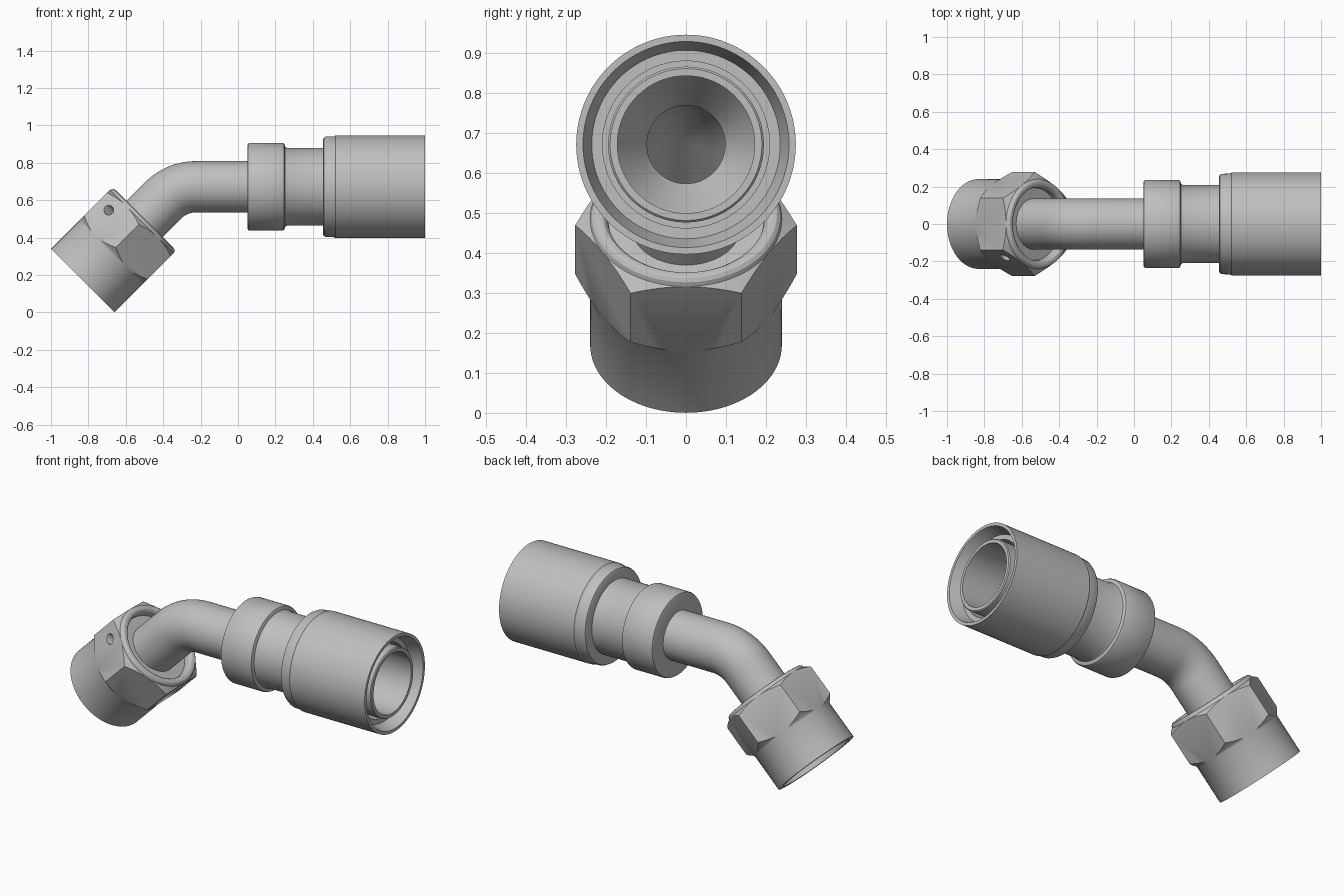
import bpy, bmesh, math
from mathutils import Vector, Matrix

if "Cube" in bpy.data.objects:
    bpy.data.objects.remove(bpy.data.objects["Cube"])

SEG = 96
AXIS_Z = 0.672                      # height of the straight axis
NUT_X, NUT_Z, TILT = -0.83, 0.17, math.radians(45)   # nut face centre and tilt
BEND_R = 0.25

steel = bpy.data.materials.new("plain steel grey")
steel.diffuse_color = (0.52, 0.52, 0.52, 1)
steel.use_nodes = True
steel.node_tree.nodes["Principled BSDF"].inputs["Base Color"].default_value = steel.diffuse_color


def frame(phi):
    """Axis direction and in-plane normal for a tilt in the xz plane."""
    c, s = math.cos(phi), math.sin(phi)
    return Vector((c, 0, s)), Vector((-s, 0, c))


def finish(name, bm):
    bmesh.ops.recalc_face_normals(bm, faces=bm.faces[:])
    me = bpy.data.meshes.new(name)
    bm.to_mesh(me)
    bm.free()
    me.materials.append(steel)
    ob = bpy.data.objects.new(name, me)
    bpy.context.collection.objects.link(ob)
    return ob


def skin(name, sections, seg=SEG):
    """Join circular sections (centre, tilt, radius) into a closed hollow solid."""
    bm = bmesh.new()
    rings = []
    for centre, phi, r in sections:
        n = frame(phi)[1]
        rings.append([bm.verts.new(centre + r * (n * math.cos(a) + Vector((0, math.sin(a), 0))))
                      for a in (2 * math.pi * i / seg for i in range(seg))])
    for k, ring in enumerate(rings):
        nxt = rings[(k + 1) % len(rings)]
        for i in range(seg):
            j = (i + 1) % seg
            bm.faces.new((ring[i], ring[j], nxt[j], nxt[i]))
    return finish(name, bm)


def straight(profile):
    return [(Vector((x, 0, AXIS_Z)), 0, r) for x, r in profile]


def tilted(profile):
    d = frame(TILT)[0]
    return [(Vector((NUT_X, 0, NUT_Z)) + d * s, TILT, r) for s, r in profile]


def cylinder(name, centre, axis, up, radius, depth, seg):
    """Prism with its first corner along 'up'."""
    x, z = up.normalized(), axis.normalized()
    rot = Matrix((x, z.cross(x), z)).transposed().to_4x4()
    bm = bmesh.new()
    bmesh.ops.create_cone(bm, cap_ends=True, segments=seg, radius1=radius, radius2=radius,
                          depth=depth, matrix=Matrix.Translation(centre) @ rot)
    return finish(name, bm)


def activate(ob):
    bpy.ops.object.select_all(action='DESELECT')
    ob.select_set(True)
    bpy.context.view_layer.objects.active = ob


def cut(ob, tool, operation):
    activate(ob)
    m = ob.modifiers.new("cut", 'BOOLEAN')
    m.operation, m.solver, m.object = operation, 'EXACT', tool
    bpy.ops.object.modifier_apply(modifier=m.name)
    bpy.data.objects.remove(tool)


# crimp sleeve: outer shell with a stepped inner lip
sleeve = skin("crimp_sleeve", straight([
    (0.455, 0.19), (0.455, 0.255), (0.459, 0.263), (0.468, 0.268), (0.515, 0.270),
    (0.522, 0.275), (1.0, 0.275), (1.0, 0.258), (0.93, 0.236), (0.93, 0.209),
    (0.56, 0.209), (0.56, 0.19)]))

# stem body: collar, neck and inner hose insert
body = skin("stem_body", straight([
    (0.05, 0.098), (0.05, 0.222), (0.054, 0.231), (0.063, 0.235),
    (0.237, 0.235), (0.246, 0.231), (0.25, 0.222), (0.252, 0.213), (0.262, 0.208),
    (0.47, 0.208), (0.47, 0.195), (0.98, 0.195), (0.985, 0.19), (0.985, 0.172),
    (0.32, 0.172), (0.2, 0.098)]))

# bent tube with a conical nose inside the nut
bend_c = Vector((NUT_X + AXIS_Z - NUT_Z + BEND_R * math.tan(TILT / 2), 0, AXIS_Z - BEND_R))
bend = [(bend_c + BEND_R * frame(TILT * (1 - k / 14))[1], TILT * (1 - k / 14)) for k in range(15)]
tube = skin("bent_tube",
            tilted([(0.14, 0.10), (0.14, 0.15), (0.27, 0.198), (0.31, 0.198), (0.31, 0.137)])
            + [(c, p, 0.137) for c, p in bend]
            + straight([(0.08, 0.137), (0.08, 0.10)])
            + [(c, p, 0.10) for c, p in reversed(bend)])

# swivel nut: turned profile trimmed by a hexagonal prism
nut = skin("swivel_nut", tilted([
    (0, 0.21), (0, 0.24), (0.212, 0.24), (0.222, 0.244), (0.262, 0.29), (0.416, 0.29),
    (0.447, 0.240), (0.458, 0.236), (0.465, 0.228), (0.467, 0.218), (0.464, 0.207),
    (0.455, 0.198), (0.44, 0.194), (0.42, 0.194), (0.42, 0.13), (0.305, 0.13), (0.305, 0.21)]))
d, n = frame(TILT)
origin = Vector((NUT_X, 0, NUT_Z))
cut(nut, cylinder("hex_cutter", origin + d * 0.25, d, n, 0.2775, 0.8, 6), 'INTERSECT')

# small blind hole on one upper flat
side = n * math.cos(math.pi / 6) - Vector((0, 0.5, 0))
spot = origin + d * 0.365 + n * 0.172 + Vector((0, -0.182, 0))
cut(nut, cylinder("hole_cutter", spot, side, d, 0.026, 0.09, 24), 'DIFFERENCE')

for ob in (sleeve, body, tube, nut):
    activate(ob)
    bpy.ops.object.shade_smooth_by_angle(angle=math.radians(28))
